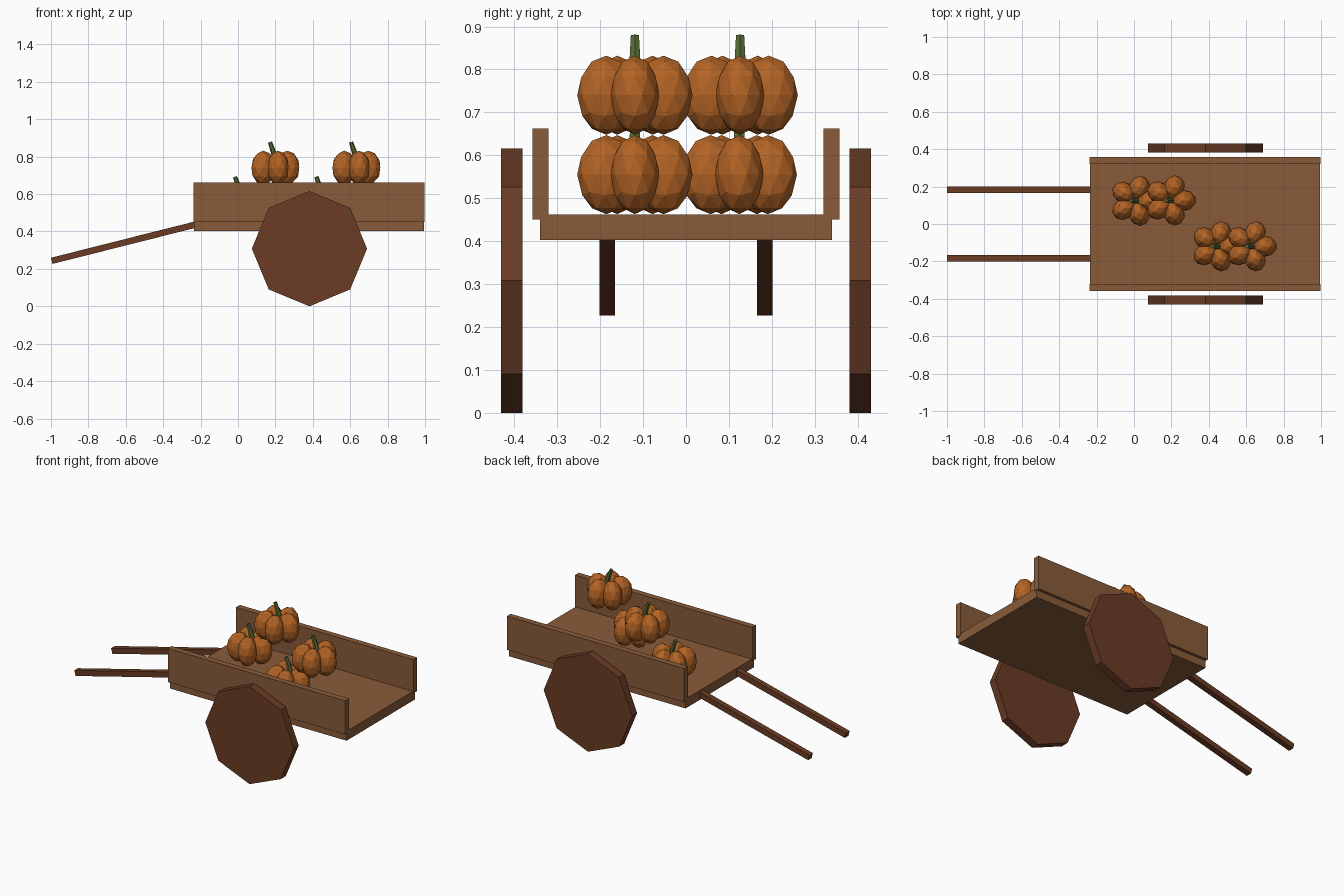
import bpy, math
from mathutils import Vector, Matrix

if "Cube" in bpy.data.objects:
    bpy.data.objects.remove(bpy.data.objects["Cube"])


def material(name, rgb):
    m = bpy.data.materials.new(name)
    m.diffuse_color = (*rgb, 1)
    m.use_nodes = True
    m.node_tree.nodes["Principled BSDF"].inputs["Base Color"].default_value = m.diffuse_color
    return m


WOOD = material("light_wood", (0.25, 0.105, 0.042))
DARK = material("dark_wood", (0.145, 0.045, 0.018))
ORANGE = material("pumpkin_orange", (0.45, 0.125, 0.018))
GREEN = material("stem_green", (0.09, 0.145, 0.035))


def finish(name, mat):
    ob = bpy.context.object
    ob.name = name
    ob.data.materials.append(mat)
    return ob


def box(name, lo, hi, mat):
    lo, hi = Vector(lo), Vector(hi)
    bpy.ops.mesh.primitive_cube_add(size=1)
    ob = finish(name, mat)
    ob.data.transform(Matrix.Translation((lo + hi) / 2) @ Matrix.Diagonal((*(hi - lo), 1)))
    return ob


# Flat cart bed
box("bed", (-0.235, -0.34, 0.403), (0.995, 0.34, 0.462), WOOD)

for side, label in ((-1, "front"), (1, "back")):
    # Side board
    y0, y1 = sorted((side * 0.32, side * 0.358))
    box(label + "_side_board", (-0.238, y0, 0.45), (0.998, y1, 0.662), WOOD)

    # Eight-sided wheel with a corner at the top
    bpy.ops.mesh.primitive_cylinder_add(
        vertices=8, radius=0.308, depth=0.05,
        location=(0.382, side * 0.406, 0.308), rotation=(math.pi / 2, 0, 0))
    finish(label + "_wheel", DARK)

    # Sloping pull handle
    a, b = Vector((-0.996, 0, 0.243)), Vector((-0.215, 0, 0.44))
    d = b - a
    ob = box(label + "_handle", (-d.length / 2, -0.018, -0.017), (d.length / 2, 0.018, 0.017), DARK)
    ob.location = (a + b) / 2 + Vector((0, side * 0.183, 0))
    ob.rotation_euler.y = -math.atan2(d.z, d.x)


def pumpkin(name, centre):
    c = Vector(centre)
    # Five faceted lobes around the core
    for i in range(5):
        ang = math.tau * i / 5
        bpy.ops.mesh.primitive_ico_sphere_add(subdivisions=2, radius=1)
        lobe = finish(f"{name}_lobe_{i + 1}", ORANGE)
        lobe.scale = (0.069, 0.057, 0.092)
        lobe.rotation_euler.z = ang
        lobe.location = c + Vector((math.cos(ang), math.sin(ang), 0)) * 0.07
    # Tapered stem leaning backwards
    base, tip = c + Vector((0.012, 0, 0.04)), c + Vector((-0.021, 0, 0.138))
    bpy.ops.mesh.primitive_cone_add(vertices=6, radius1=0.017, radius2=0.011,
                                    depth=(tip - base).length, location=(base + tip) / 2)
    stem = finish(name + "_stem", GREEN)
    stem.rotation_euler = (tip - base).to_track_quat('Z', 'Y').to_euler()


# Two low and two raised pumpkins
pumpkin("low_pumpkin_1", (0.005, 0.124, 0.555))
pumpkin("low_pumpkin_2", (0.44, -0.119, 0.555))
pumpkin("high_pumpkin_1", (0.192, 0.126, 0.74))
pumpkin("high_pumpkin_2", (0.625, -0.119, 0.74))
